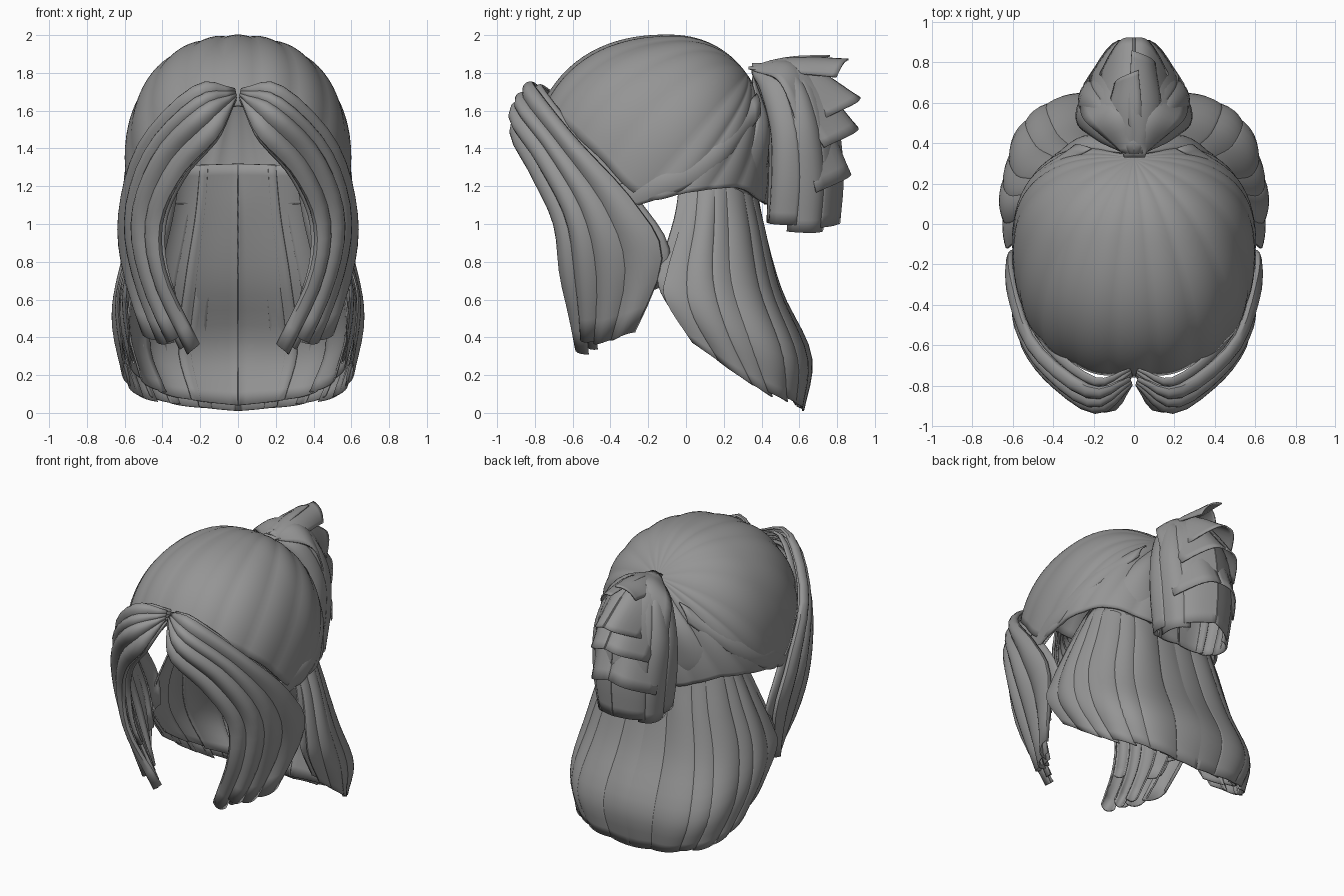
import bpy, bmesh, math, random
from mathutils import Vector

random.seed(4)
if "Cube" in bpy.data.objects:
    bpy.data.objects.remove(bpy.data.objects["Cube"])

GREY = (0.3, 0.3, 0.3, 1)
mat = bpy.data.materials.new("hair grey")
mat.use_nodes = True
mat.diffuse_color = GREY
mat.node_tree.nodes["Principled BSDF"].inputs["Base Color"].default_value = GREY


def spline(pts, u):
    """Smooth curve through pts (numbers or vectors), u in 0..1."""
    n = len(pts) - 1
    u = min(max(u, 0), 1) * n
    i = min(int(u), n - 1)
    f = u - i
    b, c = pts[i], pts[i + 1]
    a = pts[i - 1] if i > 0 else b * 2 - c
    d = pts[i + 2] if i + 2 <= n else c * 2 - b
    return (b * 2 + (c - a) * f + (a * 2 - b * 5 + c * 4 - d) * f ** 2
            + (b * 3 - a - c * 3 + d) * f ** 3) * 0.5


def grid(bm, point, cols, rows):
    vs = [[bm.verts.new(point(i / cols, j / rows)) for j in range(rows + 1)]
          for i in range(cols + 1)]
    for i in range(cols):
        for j in range(rows):
            bm.faces.new((vs[i][j], vs[i][j + 1], vs[i + 1][j + 1], vs[i + 1][j]))


def finish(name, bm, thickness, mirror=False):
    mesh = bpy.data.meshes.new(name)
    bm.to_mesh(mesh)
    bm.free()
    ob = bpy.data.objects.new(name, mesh)
    bpy.context.collection.objects.link(ob)
    mesh.materials.append(mat)
    if mirror:
        ob.modifiers.new("mirror", "MIRROR").use_mirror_merge = False
    solid = ob.modifiers.new("thickness", "SOLIDIFY")
    solid.thickness = thickness
    solid.offset = -1
    bpy.ops.object.select_all(action="DESELECT")
    ob.select_set(True)
    bpy.context.view_layer.objects.active = ob
    bpy.ops.object.shade_smooth_by_angle(angle=math.radians(40))


def locks(name, guides, count, bulge=0.03, ragged=0.06, overlap=1.25, mirror=True):
    """Overlapping strands that follow the sheet spanned by the guide paths."""
    guides = [[Vector(p) for p in g] for g in guides]

    def sheet(s, t):
        return spline([spline(g, t) for g in guides], s)

    bm = bmesh.new()
    for k in range(count):
        mid, half = (k + 0.5) / count, 0.5 * overlap / count
        end = 1 - random.uniform(0, ragged)
        lift = 0.008 * (k % 2)

        def point(a, t):
            w = 2 * a - 1
            s = min(max(mid + half * w, 0), 1)
            t = t * end
            s1, t1 = min(max(s, 0.02), 0.98), min(max(t, 0.02), 0.98)
            ds = sheet(s1 + 0.02, t1) - sheet(s1 - 0.02, t1)
            dt = sheet(s1, t1 + 0.02) - sheet(s1, t1 - 0.02)
            n = dt.cross(ds).normalized()
            full = min(1, 0.2 + t * 3)
            return sheet(s, t) + n * full * (bulge * (1 - w * w) - bulge * 0.6 + lift)
        grid(bm, point, 8, 18)
    finish(name, bm, 0.01, mirror)


# Scalp cap: strands run from the hairline to the knot, longer in front than behind
CENTRE = Vector((0, -0.1, 1.3))
WIDE, FRONT, REAR, HIGH, POWER = 0.6, 0.72, 0.55, 0.7, 2.25
HAIRLINE = (1.63, 1.58, 1.4, 1.14, 1.17, 1.19, 1.12, 1.1)
KNOT = Vector((0, 0.46, 0.54)).normalized()


def norm(v):
    size = (WIDE, FRONT if v.y < 0 else REAR, HIGH)
    return sum(abs(c / r) ** POWER for c, r in zip(v, size))


def cap_point(a, t):
    ang = (2 * a - 1) * math.pi
    z = spline(HAIRLINE, abs(ang) / math.pi) - CENTRE.z
    flat = Vector((math.sin(ang), -math.cos(ang), 0))
    flat *= ((1 - abs(z / HIGH) ** POWER) / norm(flat)) ** (1 / POWER)
    edge = (flat + Vector((0, 0, z))).normalized()
    d = KNOT.slerp(edge, t)
    groove = 0.014 * (1 - abs(math.sin(a * 21 * math.pi))) * math.sin(min(t * 2.5, 1.57))
    return CENTRE + d * norm(d) ** (-1 / POWER) * (1.004 - groove)


bm = bmesh.new()
grid(bm, cap_point, 168, 28)
bmesh.ops.remove_doubles(bm, verts=bm.verts, dist=0.0005)
bmesh.ops.recalc_face_normals(bm, faces=bm.faces)
finish("scalp_cap", bm, 0.02)

# Strand swept back over each temple, and the roll gathered below the knot
temple = [
    [(0.56, -0.38, 1.06), (0.6, -0.02, 1.18), (0.52, 0.22, 1.34), (0.3, 0.4, 1.58)],
    [(0.57, -0.38, 1.2), (0.59, -0.06, 1.32), (0.49, 0.22, 1.5), (0.22, 0.38, 1.7)],
]
locks("temple_strand", temple, 1, bulge=0.02, ragged=0, overlap=1)
roll = [
    [(0.06, 0.36, 1.78), (0.3, 0.39, 1.55), (0.44, 0.3, 1.3), (0.45, 0.2, 1.12)],
    [(0.03, 0.36, 1.76), (0.15, 0.45, 1.5), (0.2, 0.45, 1.3), (0.2, 0.4, 1.1)],
]
locks("nape_roll", roll, 1, bulge=0.04, ragged=0, overlap=1)

# Long hair falling down the back
back = [
    [(0.42, 0.0, 1.22), (0.53, -0.03, 1.0), (0.61, -0.1, 0.75), (0.64, -0.11, 0.6), (0.62, 0.04, 0.36)],
    [(0.44, 0.17, 1.25), (0.52, 0.17, 1.0), (0.61, 0.17, 0.7), (0.64, 0.25, 0.42), (0.57, 0.38, 0.13)],
    [(0.3, 0.32, 1.26), (0.34, 0.37, 1.0), (0.42, 0.44, 0.65), (0.47, 0.57, 0.3), (0.37, 0.57, 0.03)],
    [(0, 0.37, 1.27), (0, 0.41, 1.0), (0, 0.51, 0.65), (0, 0.67, 0.3), (0, 0.62, -0.02)],
]
locks("back_hair", back, 7, bulge=0.02, ragged=0.03, overlap=1.4)
inner = [[(x * 0.94, y - 0.03, z + 0.05) for x, y, z in g] for g in back]
locks("back_hair_inner", inner, 5, bulge=0.014, ragged=0.06)

# Parted fringe sweeping out and down on both sides
fringe = [
    [(0.01, -0.8, 1.66), (0.1, -0.92, 1.47), (0.3, -0.83, 1.26), (0.42, -0.71, 1.0), (0.39, -0.67, 0.7), (0.2, -0.58, 0.33)],
    [(0.01, -0.79, 1.69), (0.2, -0.91, 1.62), (0.44, -0.74, 1.38), (0.56, -0.55, 1.05), (0.51, -0.48, 0.7), (0.32, -0.5, 0.25)],
    [(0.02, -0.76, 1.72), (0.22, -0.81, 1.74), (0.5, -0.59, 1.46), (0.61, -0.28, 1.12), (0.61, -0.13, 0.8), (0.47, -0.34, 0.3)],
]
locks("fringe", fringe, 4, bulge=0.05, ragged=0.06, overlap=1.4)
under = [[(x * 0.94, y + 0.045, z - 0.01) for x, y, z in g] for g in fringe]
locks("fringe_under_layer", under, 5, bulge=0.03, ragged=0.2, overlap=1.1)

# Ponytail body, closed all round
tail = [
    [(0, 0.36, 1.76), (0, 0.42, 1.6), (0, 0.44, 1.45), (0, 0.43, 1.22), (0, 0.43, 0.98)],
    [(0.04, 0.35, 1.8), (0.15, 0.41, 1.72), (0.24, 0.47, 1.5), (0.25, 0.48, 1.25), (0.2, 0.46, 0.96)],
    [(0.03, 0.35, 1.84), (0.16, 0.56, 1.79), (0.24, 0.66, 1.55), (0.23, 0.7, 1.25), (0.2, 0.68, 0.95)],
    [(0, 0.35, 1.85), (0, 0.6, 1.84), (0, 0.77, 1.65), (0, 0.83, 1.3), (0, 0.81, 0.97)],
]
locks("ponytail", tail, 4, bulge=0.02, ragged=0.04, overlap=1.35)

# Shorter blunt blades fanning out of the ponytail in layers
for i, (reach, drop, wide) in enumerate([(0.93, 1.64, 0.12), (0.92, 1.48, 0.17), (0.88, 1.24, 0.2)]):
    high = 1.86 - 0.02 * i
    blade = [
        [(0.06, 0.35, 1.82), (wide + 0.06, 0.53, high - 0.1), (wide + 0.06, reach - 0.18, drop - 0.07)],
        [(0.03, 0.35, 1.84), (wide * 0.6, 0.6, high - 0.02), (wide * 0.6, reach - 0.03, drop)],
        [(0, 0.35, 1.85), (0, 0.63, high), (0, reach, drop + 0.04)],
    ]
    locks("ponytail_blades_%d" % (i + 1), blade, 1, bulge=0.02, ragged=0, overlap=1)

# Two raised tufts on top of the knot
for name, x, y, z in (("left_tuft", 0.06, 0.83, 1.84), ("right_tuft", -0.05, 0.73, 1.86)):
    side = math.copysign(1, x)
    tuft = [[(x * 0.4 + e * 0.03, 0.33, 1.83), (x + e * 0.08, 0.55, 1.86 - 0.04 * e * side),
             (x + e * 0.06, y - 0.03 * e * side, z - 0.05 * e * side)] for e in (1, 0, -1)]
    locks(name, tuft, 1, bulge=0.03, ragged=0, overlap=1, mirror=False)
